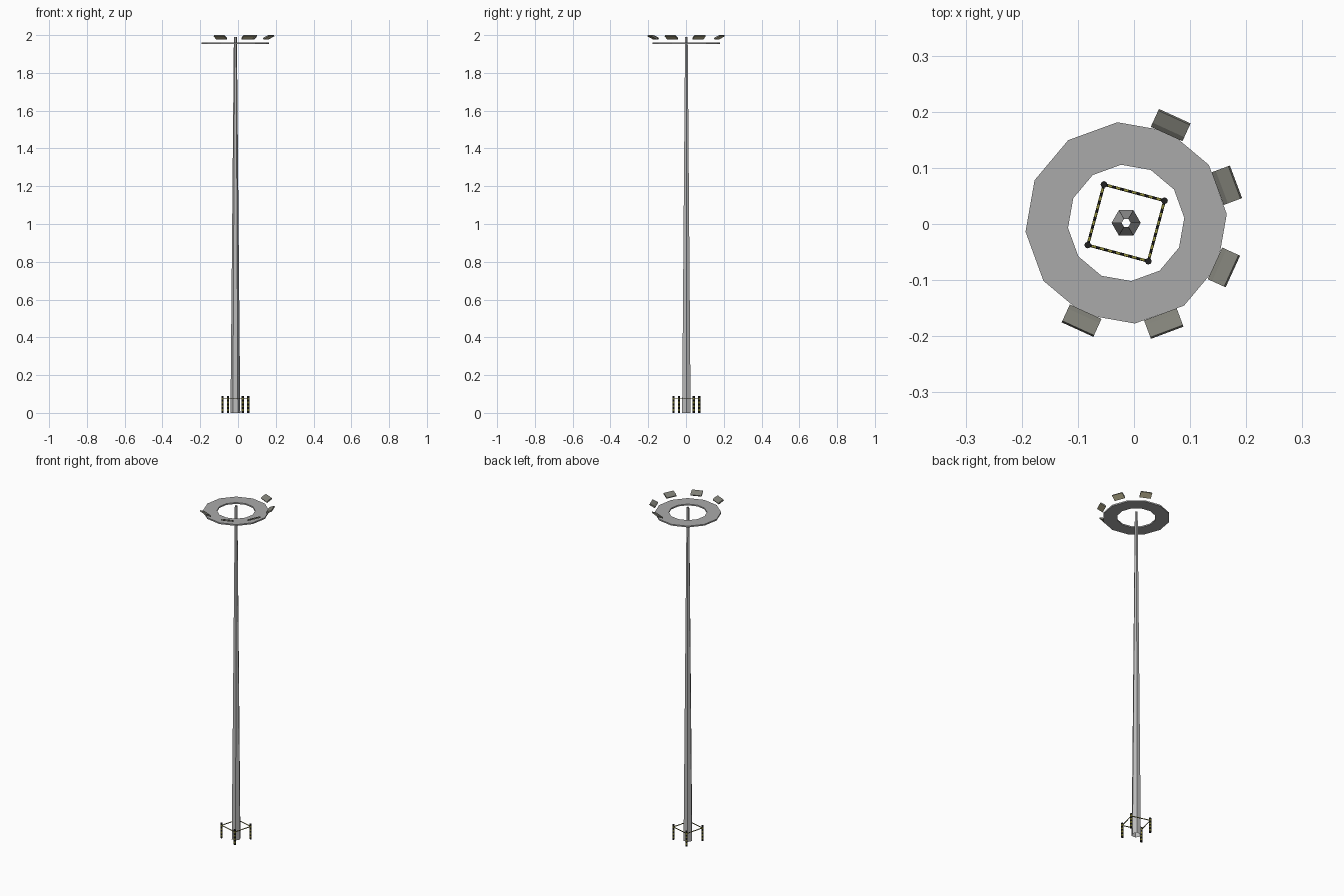
import bpy, bmesh, math
from mathutils import Vector

if "Cube" in bpy.data.objects:
    bpy.data.objects.remove(bpy.data.objects["Cube"])

CX, CY = -0.014, 0.002          # mast axis


def material(name, rgb):
    m = bpy.data.materials.new(name)
    m.diffuse_color = (*rgb, 1)
    m.use_nodes = True
    m.node_tree.nodes["Principled BSDF"].inputs["Base Color"].default_value = m.diffuse_color
    return m


STEEL = material("light_steel", (0.50, 0.50, 0.50))
RING = material("ring_grey", (0.40, 0.40, 0.40))
HOUSING = material("lamp_grey", (0.22, 0.22, 0.19))
LENS = material("lamp_glass", (0.55, 0.50, 0.32))
BLACK = material("stripe_black", (0.015, 0.015, 0.015))
YELLOW = material("stripe_yellow", (0.55, 0.52, 0.08))


def make(name, verts, faces, mats, loc=(CX, CY, 0), index=None):
    mesh = bpy.data.meshes.new(name)
    bm = bmesh.new()
    vs = [bm.verts.new(v) for v in verts]
    for i, f in enumerate(faces):
        face = bm.faces.new([vs[k] for k in f])
        face.material_index = index(i) if index else 0
    bmesh.ops.recalc_face_normals(bm, faces=bm.faces[:])
    bm.to_mesh(mesh)
    bm.free()
    for m in mats:
        mesh.materials.append(m)
    ob = bpy.data.objects.new(name, mesh)
    ob.location = loc
    bpy.context.collection.objects.link(ob)
    return ob


def lathe(name, profile, sides, mats, start=0.0, closed=False, caps=False,
          loc=(CX, CY, 0), stripe=None):
    """Spin (radius, z) points about z; stripe maps a band number to a material."""
    n = len(profile)
    verts = [(r * math.cos(start + 2 * math.pi * k / sides),
              r * math.sin(start + 2 * math.pi * k / sides), z)
             for r, z in profile for k in range(sides)]
    faces, bands = [], []
    for b in range(n if closed else n - 1):
        for k in range(sides):
            k2, b2 = (k + 1) % sides, (b + 1) % n
            faces.append((b * sides + k, b * sides + k2, b2 * sides + k2, b2 * sides + k))
            bands.append(b)
    if caps:
        faces += [tuple(range(sides)), tuple(range((n - 1) * sides, n * sides))]
        bands += [0, n - 2]
    return make(name, verts, faces, mats, loc,
                (lambda i: stripe(bands[i])) if stripe else None)


# Tapered six-sided mast, open at both ends
lathe("mast", [(0.026, 0), (0.008, 1.99)], 6, [STEEL])

# Twelve-sided flat ring near the top
lathe("lamp_ring", [(0.104, 1.953), (0.18, 1.953), (0.18, 1.961), (0.104, 1.961)],
      12, [RING], start=math.radians(5), closed=True)

# Five tilted floodlights, 45 degrees apart; the glass faces down and outward
PROFILE = [(0.177, 1.977), (0.209, 1.994), (0.206, 2.0), (0.182, 1.990), (0.174, 1.983)]
for i in range(5):
    a = math.radians(65.5 - 45 * i)
    out, side = Vector((math.cos(a), math.sin(a), 0)), Vector((-math.sin(a), math.cos(a), 0))
    verts = [out * r + side * s + Vector((0, 0, z)) for s in (-0.031, 0.031) for r, z in PROFILE]
    n = len(PROFILE)
    faces = [(k, (k + 1) % n, n + (k + 1) % n, n + k) for k in range(n)]
    faces += [tuple(range(n)), tuple(range(n, 2 * n))]
    make(f"floodlight_{i + 1}", verts, faces, [HOUSING, LENS],
         index=lambda f: 1 if f == 0 else 0)

# Four striped guard posts around the base
corners = [Vector((CX + 0.079 * math.cos(math.radians(30 + 90 * i)),
                   CY + 0.079 * math.sin(math.radians(30 + 90 * i)), 0)) for i in range(4)]
for i, c in enumerate(corners):
    lathe(f"guard_post_{i + 1}", [(0.006, 0.01 * k) for k in range(10)], 8,
          [BLACK, YELLOW], caps=True, loc=c, stripe=lambda b: b % 2)

# Four striped rails joining the posts
for i, c in enumerate(corners):
    span = corners[(i + 1) % 4] - c
    rail = lathe(f"guard_rail_{i + 1}", [(0.0025, span.length * k / 15) for k in range(16)], 6,
                 [BLACK, YELLOW], caps=True, loc=c + Vector((0, 0, 0.075)),
                 stripe=lambda b: b % 2)
    rail.rotation_euler = span.to_track_quat('Z', 'Y').to_euler()
